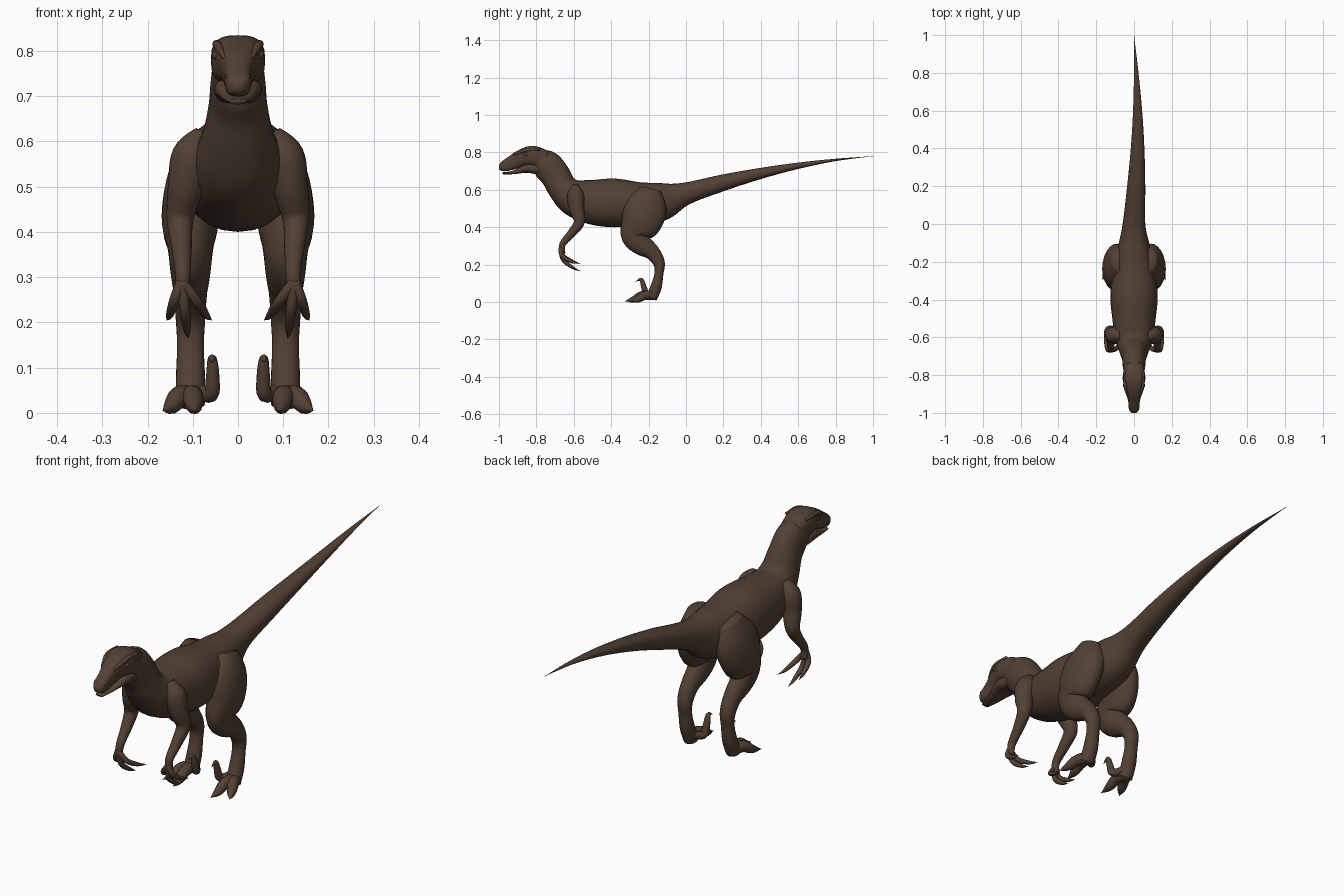
import bpy, bmesh, math
from mathutils import Vector

if "Cube" in bpy.data.objects:
    bpy.data.objects.remove(bpy.data.objects["Cube"])

skin = bpy.data.materials.new("brown_skin")
skin.use_nodes = True
colour = (0.085, 0.052, 0.034, 1)
skin.diffuse_color = colour
skin.node_tree.nodes["Principled BSDF"].inputs["Base Color"].default_value = colour


def spline(rows, steps=5):
    """Smooth Catmull-Rom rows passing through the given rows."""
    padded = [rows[0], *rows, rows[-1]]
    result = []
    for before, start, end, after in zip(padded, padded[1:], padded[2:], padded[3:]):
        for step in range(steps):
            t = step / steps
            result.append([
                q + t / 2 * (r - p + t * (2 * p - 5 * q + 4 * r - s + t * (3 * (q - r) + s - p)))
                for p, q, r, s in zip(before, start, end, after)])
    return result + [list(rows[-1])]


def signed_power(value, exponent):
    return math.copysign(abs(value) ** exponent, value)


def sweep(name, rows, mirror=1, roundness=1, sides=24):
    """Sweep an oval along rows of x, y, z, half width and half depth."""
    rows = spline(rows)
    path = [Vector((mirror * row[0], row[1], row[2])) for row in rows]
    bm = bmesh.new()
    loops = []
    for i, (centre, row) in enumerate(zip(path, rows)):
        ahead = path[min(i + 1, len(path) - 1)]
        behind = path[max(i - 1, 0)]
        along = (ahead - behind).normalized()
        across = (Vector((1, 0, 0)) - along * along.x).normalized()
        depth = along.cross(across)
        width, height = (max(size, 0.001) for size in row[3:])
        loop = []
        for k in range(sides):
            angle = math.tau * k / sides
            u = width * signed_power(math.cos(angle), roundness)
            v = height * signed_power(math.sin(angle), roundness)
            loop.append(bm.verts.new(centre + across * u + depth * v))
        loops.append(loop)
    for lower, upper in zip(loops, loops[1:]):
        for k in range(sides):
            bm.faces.new((lower[k - 1], lower[k], upper[k], upper[k - 1]))
    bm.faces.new(loops[0])
    bm.faces.new(loops[-1])
    bmesh.ops.recalc_face_normals(bm, faces=bm.faces)
    for face in bm.faces:
        face.smooth = True
    mesh = bpy.data.meshes.new(name)
    bm.to_mesh(mesh)
    bm.free()
    mesh.materials.append(skin)
    bpy.context.collection.objects.link(bpy.data.objects.new(name, mesh))


def digit(name, points, radius, mirror):
    """A toe or finger that tapers into a claw."""
    last = len(points) - 1
    rows = [(*point, *[radius * (1 - (i / last) ** 3)] * 2) for i, point in enumerate(points)]
    sweep(name, rows, mirror, sides=12)


def bump(name, centre, size):
    bpy.ops.mesh.primitive_uv_sphere_add(segments=20, ring_count=12, radius=1, location=centre)
    obj = bpy.context.object
    obj.name, obj.scale = name, size
    obj.data.materials.append(skin)
    bpy.ops.object.shade_smooth()


def tail_row(t):
    """The tail rises, thins and sways a little as t runs from hip to tip."""
    thickness = 0.06 * (1 - t) ** 1.4
    top = 0.64 + 0.23 * t - 0.09 * t * t
    return (0.02 * math.sin(math.pi * t), t, top - thickness, 0.06 * (1 - t), thickness)


# Neck, trunk and tail in one sweep
trunk = [(0, -.81, .77, .05, .05), (0, -.75, .735, .06, .08), (0, -.7, .68, .065, .08),
         (0, -.66, .61, .08, .08), (0, -.6, .56, .1, .1), (0, -.5, .535, .115, .12),
         (0, -.38, .53, .125, .13), (0, -.24, .525, .11, .115), (0, -.12, .54, .085, .1)]
sweep("body", trunk + [tail_row(i / 5) for i in range(6)], roundness=.93)

# Boxy upper head above a narrower jaw
sweep("skull", [(0, -1, .72, .012, .01), (0, -.98, .724, .027, .026), (0, -.93, .745, .032, .038),
                (0, -.88, .77, .045, .045), (0, -.82, .78, .06, .055), (0, -.75, .76, .05, .05)],
      roundness=.7)
sweep("lower_jaw", [(0, -.98, .688, .018, .006), (0, -.92, .694, .03, .01),
                    (0, -.85, .715, .052, .024), (0, -.78, .71, .05, .03)], roundness=.8)

for side, mirror in (("left", 1), ("right", -1)):
    # Face
    sweep(side + "_brow", [(.03, -.92, .785, .004, .004), (.045, -.86, .812, .01, .01),
                           (.05, -.78, .815, .006, .006)], mirror, sides=12)
    bump(side + "_eye", (mirror * .05, -.855, .79), (.008, .014, .01))
    bump(side + "_nostril", (mirror * .022, -.975, .742), (.006, .01, .007))

    # Leg from hip through knee and heel to the foot
    leg = [(-.19, .6, .06), (-.21, .52, .11), (-.24, .43, .11), (-.275, .36, .075),
           (-.24, .31, .06), (-.18, .265, .042), (-.145, .21, .032), (-.145, .15, .024),
           (-.16, .08, .03), (-.185, .02, .03)]
    sweep(side + "_leg", [(.105 - .2 * max(z - .45, 0), y, z, .02 + .4 * depth, depth)
                          for y, z, depth in leg], mirror)

    # Two walking toes and the raised hooked toe
    ankle = Vector((.105, -.17, .036))
    for label, tip in (("middle", Vector((.093, -.327, .005))),
                       ("outer", Vector((.166, -.296, .005)))):
        knuckle = ankle.lerp(tip, .4) + Vector((0, 0, .012))
        claw = ankle.lerp(tip, .7)
        digit(side + "_" + label + "_toe", [ankle, knuckle, claw, tip], .025, mirror)
    digit(side + "_raised_toe", [(.09, -.17, .05), (.06, -.21, .04), (.056, -.225, .08),
                                 (.057, -.24, .12), (.058, -.27, .11)], .017, mirror)

    # Arm from shoulder to wrist
    arm = [(.075, -.59, .62, .02), (.1, -.59, .57, .045), (.115, -.585, .5, .04),
           (.128, -.57, .43, .03), (.125, -.61, .37, .023), (.122, -.66, .31, .017),
           (.125, -.66, .26, .015)]
    sweep(side + "_arm", [(*row, row[-1]) for row in arm], mirror)

    # Three hooked fingers spread from the wrist
    wrist = Vector((.125, -.67, .29))
    for label, tip in (("inner", Vector((.058, -.565, .205))),
                       ("middle", Vector((.11, -.565, .165))),
                       ("outer", Vector((.157, -.575, .205)))):
        bend = wrist.lerp(tip, .5) + Vector((0, -.04, 0))
        joint = wrist.lerp(tip, .8) + Vector((0, -.02, -.005))
        digit(side + "_" + label + "_finger", [wrist, bend, joint, tip], .012, mirror)
